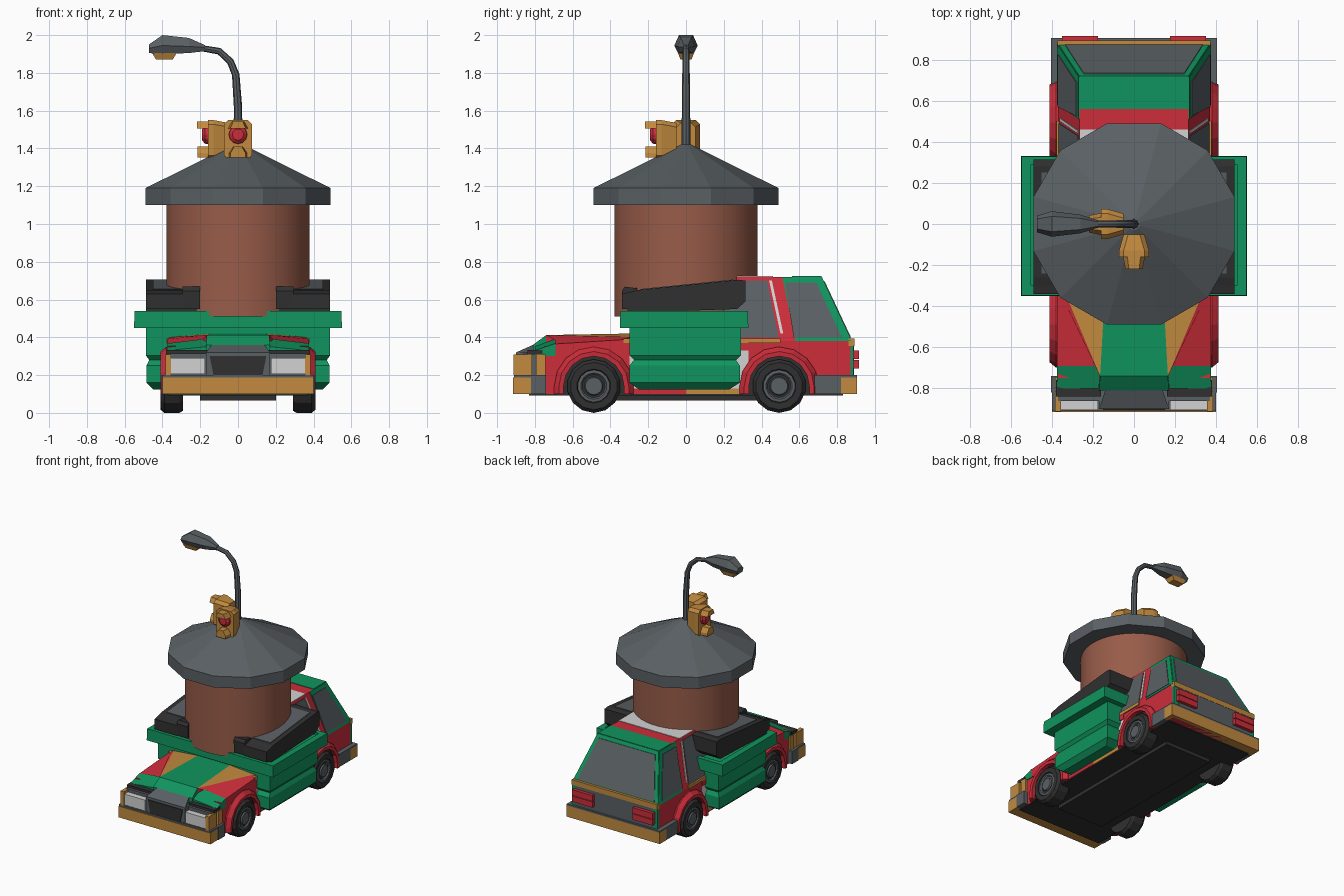
import bpy, bmesh, math
from mathutils import Vector, Matrix

if "Cube" in bpy.data.objects:
    bpy.data.objects.remove(bpy.data.objects["Cube"])


def material(name, hexcol):
    lin = []
    for i in (0, 2, 4):
        c = int(hexcol[i:i + 2], 16) / 255
        lin.append(c / 12.92 if c <= 0.04045 else ((c + 0.055) / 1.055) ** 2.4)
    m = bpy.data.materials.new(name)
    m.diffuse_color = (*lin, 1)
    m.use_nodes = True
    m.node_tree.nodes["Principled BSDF"].inputs["Base Color"].default_value = m.diffuse_color
    return m


GREEN = material("green", "10945E")
RED = material("red", "CC2D3A")
AMBER = material("amber", "C28A3E")
SLATE = material("slate grey", "5A6064")
BLACK = material("black", "303030")
BRICK = material("brick brown", "985C49")
WHITE = material("light grey", "D2D2D2")


def loft(name, rings, mat, mirror=False, smooth=False, turn=0):
    """Skin a list of equal-length point rings and cap both ends."""
    bm = bmesh.new()
    rot = Matrix.Rotation(turn, 3, 'Z')
    vs = [[bm.verts.new(rot @ Vector(p)) for p in r] for r in rings]
    n = len(vs[0])
    for a, b in zip(vs, vs[1:]):
        for i in range(n):
            bm.faces.new((a[i], a[(i + 1) % n], b[(i + 1) % n], b[i]))
    bm.faces.new(vs[0])
    bm.faces.new(vs[-1])
    bmesh.ops.recalc_face_normals(bm, faces=bm.faces[:])
    me = bpy.data.meshes.new(name)
    bm.to_mesh(me)
    bm.free()
    me.materials.append(mat)
    ob = bpy.data.objects.new(name, me)
    bpy.context.collection.objects.link(ob)
    if mirror:
        ob.modifiers.new("mirror", 'MIRROR').use_mirror_merge = False
    if smooth:
        bpy.ops.object.select_all(action='DESELECT')
        ob.select_set(True)
        bpy.context.view_layer.objects.active = ob
        bpy.ops.object.shade_smooth_by_angle(angle=math.radians(35))
    return ob


def rect(x0, x1, y0, y1, z):
    return [(x0, y0, z), (x1, y0, z), (x1, y1, z), (x0, y1, z)]


def box(name, x0, x1, y0, y1, z0, z1, mat, mirror=False, turn=0):
    return loft(name, [rect(x0, x1, y0, y1, z0), rect(x0, x1, y0, y1, z1)], mat, mirror, turn=turn)


def prism_x(name, yz, x0, x1, mat, mirror=False):
    return loft(name, [[(x, y, z) for y, z in yz] for x in (x0, x1)], mat, mirror)


def circle_yz(cy, cz, r, n, x):
    return [(x, cy + r * math.sin(math.tau * i / n), cz + r * math.cos(math.tau * i / n)) for i in range(n)]


def circle_xy(r, n, z):
    return [(r * math.cos(math.tau * (i + .5) / n), r * math.sin(math.tau * (i + .5) / n), z) for i in range(n)]


# Lower car body
box("front_body", -.37, .37, -.75, -.3, .1, .355, RED)
box("middle_body", -.37, .37, -.32, .33, .1, .37, WHITE)
box("rear_body", -.37, .37, .32, .88, .1, .38, RED)
box("floor_plate", -.37, .37, -.83, .83, .092, .1, BLACK)
box("chassis", -.2, .2, -.6, .6, .065, .095, BLACK)
box("red_sill", .36, .376, -.33, 0, .1, .13, RED, True)
box("amber_sill", .36, .376, 0, .3, .1, .13, AMBER, True)
box("red_belt", .36, .376, -.33, .33, .33, .37, RED, True)
box("amber_belt", .36, .378, -.33, .5, .37, .395, AMBER, True)

# Wheels, wells and arches
for tag, cy in (("front", -.488), ("rear", .493)):
    tyre = [(.29, .11), (.29, .13), (.31, .142), (.39, .142), (.41, .125), (.41, .09), (.398, .085)]
    loft(tag + "_tyre", [circle_yz(cy, .142, r, 14, x) for x, r in tyre], BLACK, True)
    hub = [(.39, .088), (.405, .085), (.407, .07), (.398, .062), (.398, .05), (.408, .045)]
    loft(tag + "_hub", [circle_yz(cy, .142, r, 14, x) for x, r in hub], SLATE, True)
    arcs = [math.pi * i / 8 for i in range(9)]
    well = [(cy + .17 * math.cos(a), .14 + .17 * math.sin(a)) for a in arcs]
    prism_x(tag + "_wheel_well", [(cy + .17, .095)] + well + [(cy - .17, .095)], .35, .377, BLACK, True)
    rings = []
    for c, s, low in [(1, 0, .1)] + [(math.cos(a), math.sin(a), .14) for a in arcs] + [(-1, 0, .1)]:
        rings.append([(x, cy + r * c, low + r * s) for x, r in ((.35, .16), (.408, .16), (.41, .185), (.38, .21), (.35, .21))])
    loft(tag + "_wheel_arch", rings, RED, True)

# Bonnet in coloured patches
patches = {
    "bonnet_centre": (GREEN, [(0, -.3, .42), (.14, -.3, .42), (.165, -.74, .412), (0, -.74, .412)]),
    "bonnet_nose": (GREEN, [(0, -.74, .412), (.165, -.74, .412), (.17, -.81, .36), (0, -.81, .36)]),
    "bonnet_wedge": (AMBER, [(.14, -.3, .42), (.35, -.3, .402), (.165, -.74, .412)]),
    "bonnet_side": (RED, [(.35, -.3, .402), (.375, -.3, .39), (.375, -.69, .365), (.19, -.69, .385), (.165, -.74, .412)]),
    "bonnet_band": (GREEN, [(.165, -.69, .393), (.375, -.69, .368), (.375, -.80, .33), (.17, -.80, .35)]),
    "grille_hood": (SLATE, [(0, -.81, .36), (.14, -.81, .36), (.17, -.9, .32), (0, -.9, .32)]),
}
for name, (mat, pts) in patches.items():
    loft(name, [pts, [(x, y, .3) for x, y, z in pts]], mat, True)

# Nose: grille, headlights, indicators
box("nose_block", -.37, .37, -.86, -.74, .19, .315, SLATE)
box("lamp_brow", .16, .38, -.84, -.76, .31, .333, BLACK, True)
box("grille_frame", -.17, .17, -.9, -.82, .19, .32, SLATE)
loft("grille", [[(-.13, y, .2), (.13, y, .2), (.15, y, .3), (-.15, y, .3)] for y in (-.89, -.906)], BLACK)
box("headlight", .175, .355, -.905, -.83, .205, .29, WHITE, True)
box("indicator_front", .355, .385, -.912, -.815, .2, .31, AMBER, True)
box("indicator_side", .355, .385, -.795, -.745, .2, .31, AMBER, True)

# Bumpers
box("front_bumper", -.40, .40, -.915, -.82, .1, .188, AMBER)
box("front_bumper_top", -.40, .40, -.91, -.80, .188, .2, SLATE)
box("front_bumper_end", .34, .405, -.82, -.74, .1, .2, SLATE, True)
box("rear_bumper", -.405, .405, .82, .905, .1, .188, AMBER)
box("rear_bumper_top", -.405, .405, .82, .905, .188, .2, SLATE)
box("rear_bumper_end", .34, .405, .68, .82, .1, .2, SLATE, True)

# Tail
box("tail_panel", -.33, .33, .87, .89, .2, .355, SLATE)
box("tail_corner", .33, .372, .87, .887, .2, .355, GREEN, True)
box("tail_belt", -.372, .372, .86, .892, .355, .395, AMBER)
box("tail_light_upper", .175, .35, .88, .915, .285, .33, RED, True)
box("tail_light_lower", .175, .35, .88, .915, .235, .28, RED, True)

# Cabin shell, with windows and stripes as thin plates
loft("cabin", [rect(-.37, .37, -.32, .875, .38), rect(-.265, .265, .02, .715, .72)], RED)


def side_plate(name, yz, mat, lift=.004):
    prof = [[(.37 - (z - .38) * .309 + d, y, z) for y, z in yz] for d in (-.004, lift)]
    loft(name, prof, mat, True)


def rear_plate(name, xz, mat, lift=.004):
    loft(name, [[(x, .875 - (z - .38) * .47 + d, z) for x, z in xz] for d in (-.004, lift)], mat)


side_plate("door_window", [(-.2, .4), (.49, .4), (.43, .7), (.06, .7)], SLATE)
side_plate("pillar_stripe", [(.5, .42), (.515, .42), (.455, .7), (.44, .7)], WHITE)
side_plate("rear_pillar", [(.58, .38), (.875, .38), (.715, .72), (.51, .72)], GREEN)
side_plate("quarter_window", [(.57, .4), (.825, .4), (.69, .69), (.525, .69)], SLATE, .008)
rear_plate("rear_window_frame", [(-.37, .38), (.37, .38), (.265, .72), (-.265, .72)], GREEN)
rear_plate("rear_window", [(-.335, .4), (.335, .4), (.245, .695), (-.245, .695)], SLATE, .008)
box("roof_green", -.265, .265, .56, .717, .715, .724, GREEN)
box("roof_light", -.265, .265, .05, .46, .715, .724, WHITE)
loft("windscreen", [[(-.32, -.27 - d, .42), (.32, -.27 - d, .42), (.25, 0 - d, .69), (-.25, 0 - d, .69)] for d in (0, .02)], SLATE)

# Waste container around the car's middle
steps = [(.125, .45, -.25, .23), (.16, .485, -.30, .285), (.25, .485, -.30, .285), (.28, .47, -.275, .265),
         (.305, .488, -.30, .29), (.45, .488, -.30, .29), (.45, .55, -.35, .33), (.54, .548, -.347, .328),
         (.54, .5, -.3, .29), (.52, .5, -.3, .29)]
loft("container", [rect(-h, h, a, b, z) for z, h, a, b in steps], GREEN)
lid = [(-.31, .53), (-.31, .635), (-.26, .65), (.28, .705), (.315, .70), (.315, .59), (.27, .55)]
prism_x("container_lid", lid, .2, .488, BLACK, True)
prism_x("lid_panel", [(-.24, .64), (-.24, .656), (.25, .706), (.25, .69)], .22, .45, SLATE, True)
prism_x("lid_lip", [(-.335, .55), (-.34, .645), (-.325, .668), (-.26, .66), (-.26, .55)], .2, .295, BLACK, True)
prism_x("lid_edge", [(-.34, .55), (-.34, .63), (-.3, .64), (-.3, .55)], .29, .488, BLACK, True)

# Brick tower with conical roof
loft("tower", [circle_xy(.38, 40, z) for z in (.51, 1.12)], BRICK, smooth=True)
loft("tower_roof", [circle_xy(r, 12, z) for r, z in ((.46, 1.10), (.507, 1.10), (.507, 1.19), (.03, 1.42))], SLATE)

# Two traffic lights, facing forward and sideways
for tag, turn in (("front", 0), ("side", -math.pi / 2)):
    def octagon(y, w, z0, z1, c=.022):
        return [(-w, y, z0 + c), (-w + c, y, z0), (w - c, y, z0), (w, y, z0 + c),
                (w, y, z1 - c), (w - c, y, z1), (-w + c, y, z1), (-w, y, z1 - c)]
    loft(tag + "_signal_body", [octagon(-.05, .05, 1.37, 1.535), octagon(-.13, .073, 1.34, 1.55),
                                octagon(-.16, .073, 1.34, 1.55)], AMBER, turn=turn)

    def disc(y, z, r):
        return [(r * math.cos(math.tau * i / 12), y, z + r * math.sin(math.tau * i / 12)) for i in range(12)]
    loft(tag + "_signal_lens", [disc(-.15, 1.473, .05), disc(-.175, 1.473, .048), disc(-.19, 1.473, .03)], RED, turn=turn)
    loft(tag + "_signal_visor", [[(-w, y, 1.505), (w, y, 1.505), (.6 * w, y, 1.543), (-.6 * w, y, 1.543)]
                                 for y, w in ((-.15, .055), (-.218, .042))], AMBER, turn=turn)
    loft(tag + "_signal_lower_visor", [[(-w, y, 1.352), (w, y, 1.352), (w, y, 1.375), (.5 * w, y, 1.41), (-.5 * w, y, 1.41), (-w, y, 1.375)]
                                       for y, w in ((-.15, .05), (-.215, .04))], AMBER, turn=turn)

# Street lamp: bent pole, head and bulb
path = [(0, 1.38, .024), (0, 1.62, .022), (-.012, 1.79, .02), (-.04, 1.86, .019), (-.1, 1.915, .018), (-.2, 1.932, .016)]
rings = []
for i, (x, z, r) in enumerate(path):
    a, b = path[max(i - 1, 0)], path[min(i + 1, len(path) - 1)]
    t = Vector((b[0] - a[0], 0, b[1] - a[1])).normalized()
    side = Vector((t.z, 0, -t.x))
    rings.append([Vector((x, 0, z)) + r * (math.cos(k) * side + math.sin(k) * Vector((0, 1, 0)))
                  for k in [math.tau * j / 8 for j in range(8)]])
loft("lamp_pole", rings, SLATE, smooth=True)
head = [(-.175, .018, 1.915, 1.935, 1.947), (-.26, .045, 1.905, 1.94, 1.985), (-.40, .062, 1.9, 1.945, 2.0), (-.472, .04, 1.905, 1.93, 1.95)]
loft("lamp_head", [[(x, -.65 * w, a), (x, .65 * w, a), (x, w, m), (x, .6 * w, t), (x, -.6 * w, t), (x, -w, m)]
                   for x, w, a, m, t in head], SLATE)
loft("lamp_bulb", [rect(-.455, -.325, -.042, .042, 1.905), rect(-.435, -.345, -.03, .03, 1.872)], AMBER)
